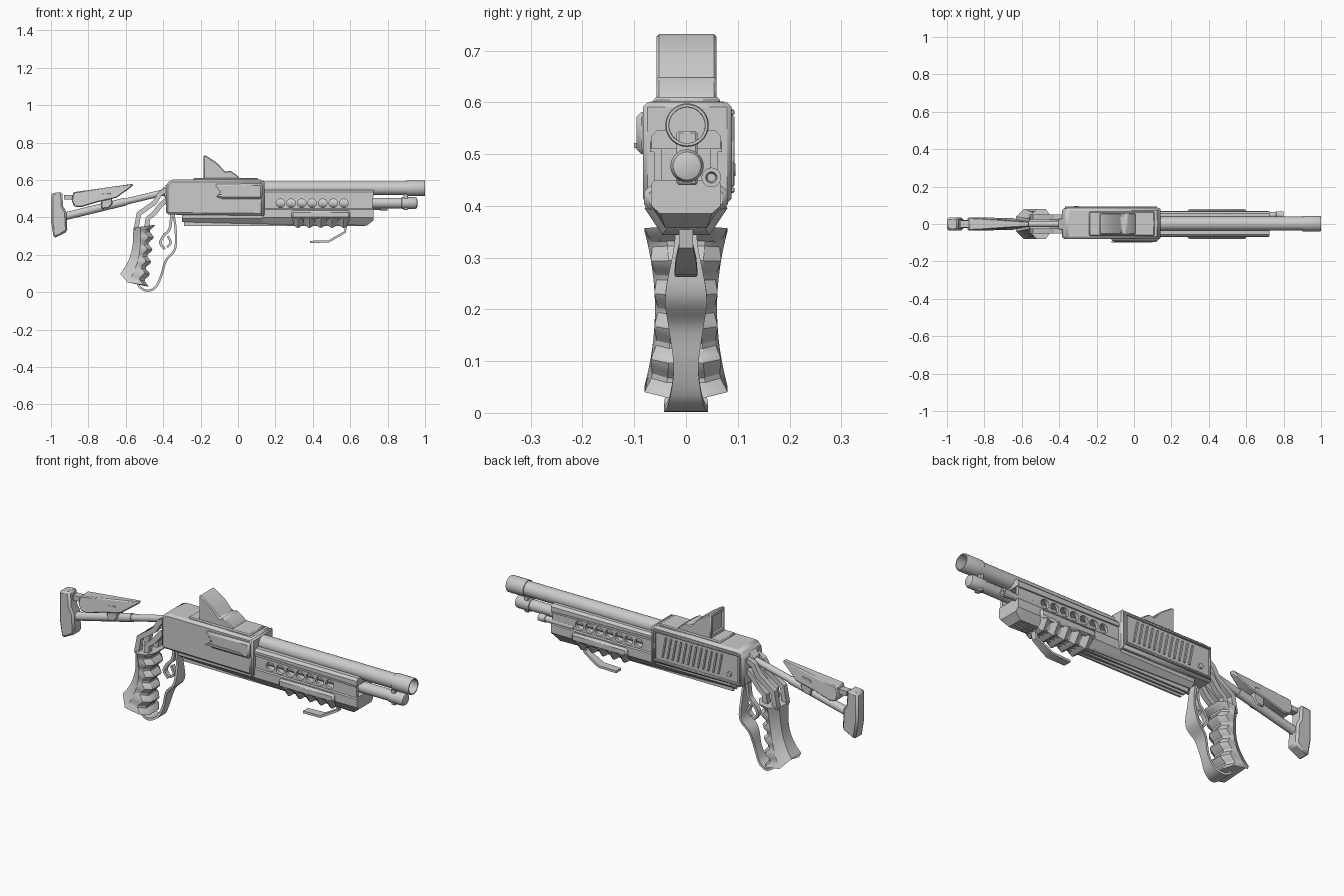
import bpy, bmesh, math
from mathutils import Vector


def finish(name, bm, bevel=0.0):
    bmesh.ops.recalc_face_normals(bm, faces=bm.faces)
    me = bpy.data.meshes.new(name)
    bm.to_mesh(me)
    bm.free()
    ob = bpy.data.objects.new(name, me)
    bpy.context.collection.objects.link(ob)
    if bevel:
        m = ob.modifiers.new("bevel", 'BEVEL')
        m.width, m.segments, m.limit_method = bevel, 1, 'ANGLE'
    return ob


def loft(name, rings, bevel=0.0):
    """Skin closed rings of equal length and cap both ends."""
    bm = bmesh.new()
    vs = [[bm.verts.new(p) for p in r] for r in rings]
    n = len(vs[0])
    for a, b in zip(vs, vs[1:]):
        for i in range(n):
            bm.faces.new((a[i], a[(i + 1) % n], b[(i + 1) % n], b[i]))
    bm.faces.new(vs[0])
    bm.faces.new(vs[-1])
    return finish(name, bm, bevel)


def prism(name, pts, y0, y1, bevel=0.0):
    """Side profile (x, z) extruded across y."""
    return loft(name, [[(x, y, z) for x, z in pts] for y in (y0, y1)], bevel)


def box(name, x0, x1, y0, y1, z0, z1, bevel=0.0):
    return prism(name, [(x0, z0), (x1, z0), (x1, z1), (x0, z1)], y0, y1, bevel)


def section(x, half):
    """Mirrored cross-section (y, z) at x."""
    return [(x, y, z) for y, z in half] + [(x, -y, z) for y, z in reversed(half)]


def lathe(name, prof, y, z, n=32):
    """Revolve (x, r) about an axis along x."""
    return loft(name, [[(x, y + r * math.cos(k * math.tau / n), z + r * math.sin(k * math.tau / n))
                        for k in range(n)] for x, r in prof])


def tube(name, a, b, r, n=20):
    a, b = Vector(a), Vector(b)
    q = (b - a).to_track_quat('Z', 'Y')
    c = [q @ Vector((r * math.cos(k * math.tau / n), r * math.sin(k * math.tau / n), 0)) for k in range(n)]
    return loft(name, [[p + v for v in c] for p in (a, b)])


def smooth_path(pts, steps=5):
    """Catmull-Rom through the points."""
    p = [Vector(q) for q in pts]
    p = [2 * p[0] - p[1]] + p + [2 * p[-1] - p[-2]]
    out = []
    for a, b, c, d in zip(p, p[1:], p[2:], p[3:]):
        for s in range(steps):
            t = s / steps
            out.append(0.5 * (2 * b + (c - a) * t + (2 * a - 5 * b + 4 * c - d) * t**2
                              + (3 * b - a - 3 * c + d) * t**3))
    return out + [p[-2]]


def ribbon(name, pts, t, y=0.0):
    """Flat strap along points (x, z, half width)."""
    pts = [Vector(p) for p in pts]
    rings = []
    for i, p in enumerate(pts):
        d = pts[min(i + 1, len(pts) - 1)] - pts[max(i - 1, 0)]
        n = Vector((-d.y, d.x)).normalized() * t
        rings.append([(p.x + s * n.x, y + u * p.z, p.y + s * n.y)
                      for s, u in ((1, 1), (1, -1), (-1, -1), (-1, 1))])
    return loft(name, rings)


# Receiver with sloped rear top edge and side panels
prism("receiver", [(-0.385, 0.415), (0.135, 0.41), (0.135, 0.602), (-0.36, 0.602), (-0.385, 0.575)],
      -0.08, 0.085, 0.012)
prism("ejection_cover", [(-0.125, 0.578), (0.13, 0.582), (0.13, 0.5), (-0.085, 0.5), (-0.12, 0.512), (-0.09, 0.53)],
      -0.096, -0.07, 0.01)
prism("ejection_ledge", [(-0.12, 0.512), (0.1, 0.512), (0.08, 0.522), (-0.1, 0.522)], -0.1, -0.09)
for nm, d in (("panel_top", (-0.37, 0.125, 0.575, 0.587)), ("panel_bottom", (-0.37, 0.125, 0.425, 0.437)),
              ("panel_rear", (-0.37, -0.358, 0.437, 0.575)), ("panel_front", (0.113, 0.125, 0.437, 0.575))):
    box(nm, d[0], d[1], 0.08, 0.094, d[2], d[3], 0.003)
for i in range(12):
    x = -0.25 + i * 0.029
    prism("panel_slat", [(x, 0.455), (x + 0.008, 0.455), (x - 0.012, 0.56), (x - 0.02, 0.56)], 0.08, 0.092)
tube("receiver_pin", (-0.31, 0.08, 0.47), (-0.31, 0.096, 0.47), 0.012)
box("receiver_collar", 0.125, 0.142, -0.083, 0.088, 0.405, 0.6, 0.01)

# Sight on its rail
box("sight_rail", -0.24, 0.11, -0.063, 0.066, 0.596, 0.61, 0.005)
sight = prism("sight", [(-0.184, 0.605), (-0.184, 0.733), (-0.168, 0.729), (-0.11, 0.69), (-0.068, 0.645),
                        (-0.04, 0.65), (0.0, 0.622), (0.01, 0.605)], -0.057, 0.059, 0.005)
recess = box("sight_cutter", -0.2, -0.172, -0.045, 0.047, 0.625, 0.715)

# Barrel, magazine tube and clamp
lathe("barrel", [(0.1, 0.037), (0.9, 0.037), (0.9, 0.042), (0.995, 0.042), (1.0, 0.04), (1.0, 0.035),
                 (0.8, 0.034)], 0.002, 0.556)
lathe("magazine_tube", [(0.1, 0.028), (0.875, 0.028), (0.877, 0.032), (0.945, 0.032), (0.956, 0.027),
                        (0.96, 0.015)], 0.002, 0.477)
box("barrel_clamp", 0.885, 0.91, -0.018, 0.022, 0.44, 0.545, 0.004)
lathe("side_light", [(0.6, 0.016), (0.76, 0.016), (0.762, 0.019), (0.8, 0.019), (0.8, 0.011), (0.785, 0.008)],
      0.049, 0.455, 20)

# Forend: top shell, perforated side plates, lower shell
loft("forend_top", [section(x, [(0.055, 0.547), (0.067, 0.535), (0.067, z), (0.05, z)])
                    for x, z in ((0.13, 0.515), (0.725, 0.51))])
bm = bmesh.new()
for i in range(8):
    d = bmesh.ops.create_cone(bm, cap_ends=True, segments=24, radius1=0.023, radius2=0.023, depth=0.3)
    for v in d["verts"]:
        x, y, z = v.co
        v.co = (0.227 + i * 0.0565 + x, z, 0.476 + y)
holes = finish("hole_cutter", bm)
for nm, s in (("side_plate_left", 1), ("side_plate_right", -1)):
    p = prism(nm, [(0.13, 0.525), (0.72, 0.512), (0.72, 0.44), (0.13, 0.425)], s * 0.046, s * 0.062)
    b = p.modifiers.new("holes", 'BOOLEAN')
    b.object, b.solver = holes, 'EXACT'
    prism("plate_trim", [(0.13, 0.525), (0.72, 0.512), (0.72, 0.504), (0.13, 0.514)], s * 0.06, s * 0.07)
b = sight.modifiers.new("recess", 'BOOLEAN')
b.object, b.solver = recess, 'EXACT'
for c in (holes, recess):
    c.hide_render = True
    c.hide_set(True)
    c.display_type = 'WIRE'
loft("forend_lower", [section(x, [(0.06, 0.45), (0.067, 0.443), (0.067, 0.4), (w, z)])
                      for x, w, z in ((0.13, 0.04, 0.37), (0.69, 0.04, 0.357), (0.725, 0.05, 0.385))])
loft("under_rail", [section(x, [(0.06, 0.42), (0.06, 0.395), (0.035, z)])
                    for x, z in ((-0.3, 0.376), (0.3, 0.36))])
for y in (-0.025, 0.0, 0.025):
    box("under_rail_rib", -0.29, 0.68, y - 0.005, y + 0.005, 0.355, 0.38)

# Pump grip with finger flutes and lever below
box("pump_plate", 0.285, 0.6, -0.081, 0.081, 0.393, 0.437, 0.01)
rings = []
for i in range(31):
    t = i / 30
    k = 0.5 - 0.5 * math.cos(t * 5 * math.tau)
    end = 0.012 if i in (0, 30) else 0.0
    rings.append(section(0.29 + 0.305 * t, [(0.07, 0.42), (0.066 + 0.014 * k, 0.395),
                                            (0.034 + 0.012 * k, 0.36 - 0.016 * k + end)]))
loft("pump_grip", rings)
ribbon("pump_lever", [(0.385, 0.269, 0.02), (0.485, 0.272, 0.022), (0.525, 0.295, 0.02),
                      (0.572, 0.322, 0.014), (0.578, 0.36, 0.014)], 0.006)

# Pistol grip with finger grooves
rings = []
for i in range(36):
    t = i / 35
    wave = 0.5 + 0.5 * math.cos(t * 5 * math.tau)
    xf, xb = -0.468 - 0.035 * t + 0.024 * wave, -0.56 - 0.07 * t**3
    w = 0.06 + 0.02 * abs(2 * t - 1)**2
    half = [(xf, w * 0.5, 0.36 - 0.33 * t), (xf - 0.028, w * (0.9 + 0.1 * wave), 0.357 - 0.317 * t),
            (xb + 0.04, w, 0.35 - 0.297 * t), (xb, w * 0.5, 0.345 - 0.245 * t)]
    rings.append(half + [(x, -y, z) for x, y, z in reversed(half)])
loft("pistol_grip", rings)

# Struts joining grip to receiver
for y in (-0.038, 0.038):
    ribbon("grip_strut_rear", [(-0.375, 0.55, 0.013), (-0.415, 0.53, 0.013), (-0.445, 0.48, 0.013),
                               (-0.53, 0.42, 0.014), (-0.545, 0.335, 0.014)], 0.013, y)
    ribbon("grip_strut_front", [(-0.375, 0.495, 0.013), (-0.41, 0.47, 0.013), (-0.45, 0.42, 0.013),
                                (-0.482, 0.395, 0.014), (-0.49, 0.335, 0.014)], 0.013, y)

# Lever guard and trigger
ribbon("guard", smooth_path([(-0.345, 0.42, 0.02), (-0.333, 0.33, 0.022), (-0.337, 0.23, 0.04),
                             (-0.385, 0.17, 0.034), (-0.41, 0.09, 0.024), (-0.44, 0.028, 0.032),
                             (-0.485, 0.008, 0.042), (-0.525, 0.028, 0.04), (-0.535, 0.055, 0.03)]), 0.006)
ribbon("trigger", smooth_path([(-0.355, 0.42, 0.014), (-0.365, 0.34, 0.014), (-0.395, 0.305, 0.013),
                               (-0.415, 0.265, 0.012), (-0.392, 0.23, 0.01)]), 0.007)
ribbon("trigger_link", smooth_path([(-0.375, 0.3, 0.012), (-0.36, 0.265, 0.012), (-0.38, 0.24, 0.01)]), 0.006)

# Stock: tubes, clamp, cheek rest and butt plate
tube("stock_tube", (-0.37, 0, 0.54), (-0.67, 0, 0.468), 0.017)
tube("stock_sleeve", (-0.6, 0, 0.485), (-0.95, 0, 0.4), 0.021)
prism("stock_clamp", [(-0.735, 0.53), (-0.68, 0.535), (-0.67, 0.475), (-0.69, 0.45), (-0.73, 0.445)],
      -0.026, 0.026, 0.005)
prism("stock_mount", [(-0.39, 0.5), (-0.375, 0.5), (-0.375, 0.58), (-0.405, 0.555)], -0.03, 0.03, 0.004)
loft("cheek_rest", [[(-0.895 if abs(y) < 0.03 else -0.88, y, 0.535), (-0.56, y * 0.4, 0.58),
                     (-0.563, y * 0.4, 0.568), (-0.65, y, 0.505), (-0.75, y, 0.482),
                     (-0.84, y, 0.455), (-0.875, y, 0.458), (-0.89, y, 0.49)]
                    for y in (-0.034, 0.034)], 0.005)
box("cheek_link", -0.93, -0.87, -0.018, 0.018, 0.495, 0.52)
prism("butt_plate", [(-1.0, 0.53), (-0.94, 0.536), (-0.935, 0.46), (-0.918, 0.43), (-0.912, 0.325),
                     (-0.985, 0.288), (-1.0, 0.38)], -0.034, 0.034, 0.01)

bpy.ops.object.select_all(action='DESELECT')
for ob in bpy.context.scene.objects:
    if not ob.hide_render:
        ob.select_set(True)
        bpy.context.view_layer.objects.active = ob
bpy.ops.object.shade_smooth_by_angle(angle=math.radians(28))
